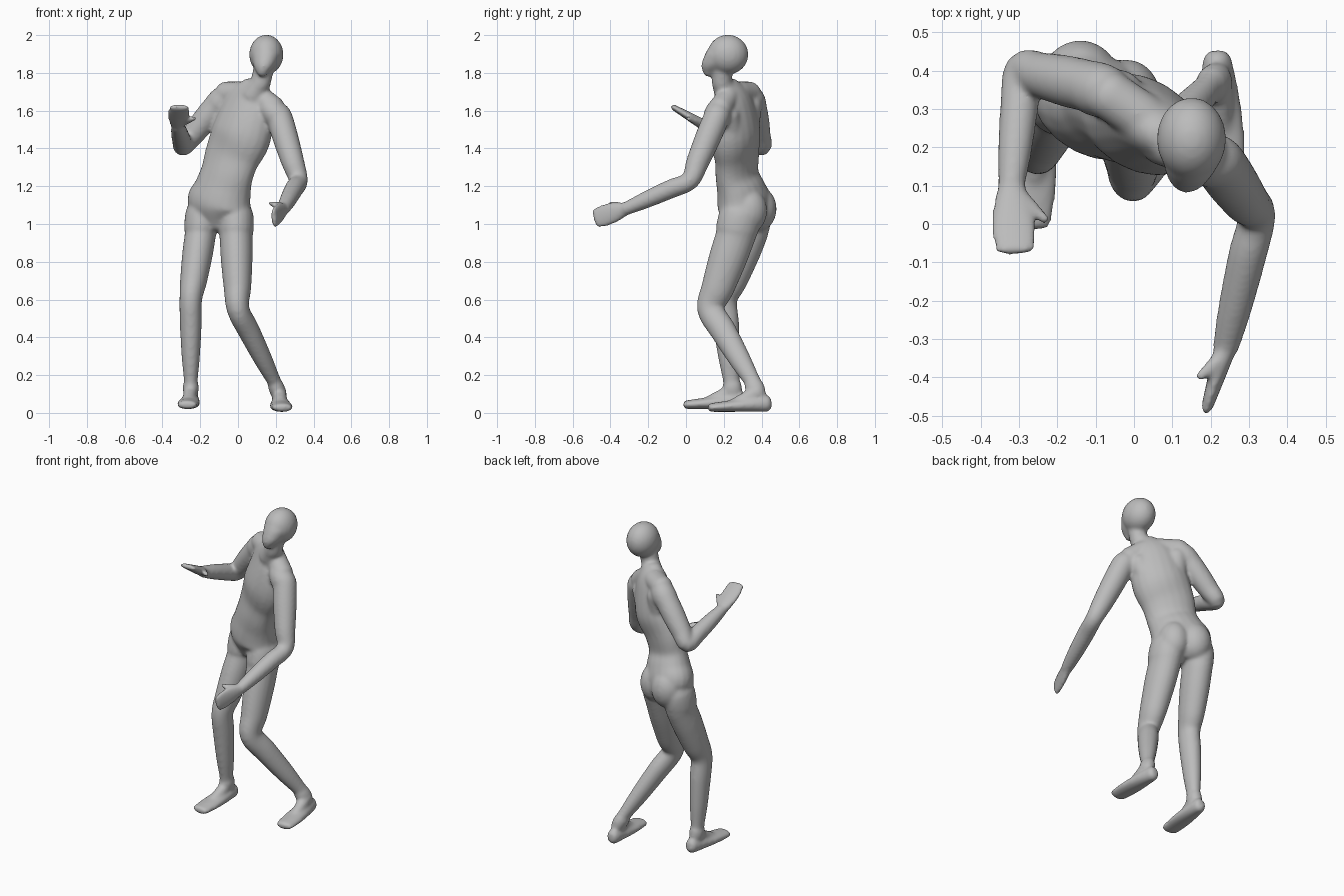
import bpy
import bmesh
from math import cos, sin, pi, tau
from mathutils import Vector

SIDES = 20
STEPS = 5
ACROSS, UPWARD = Vector((1, 0, 0)), Vector((0, 0, 1))
HIP_LINE = Vector((0.9, -0.5, 0))

default_cube = bpy.data.objects.get("Cube")
if default_cube:
    bpy.data.objects.remove(default_cube, do_unlink=True)

mesh_builder = bmesh.new()


def mix(start, end, amount):
    return [p + (q - p) * amount for p, q in zip(start, end)]


def spline(before, start, end, after, t):
    """Smooth blend from the start ring to the end ring."""
    return [0.5 * (2 * q + (r - p) * t + (2 * p - 5 * q + 4 * r - s) * t ** 2
                   + (3 * q - p - 3 * r + s) * t ** 3)
            for p, q, r, s in zip(before, start, end, after)]


def loft(rings, side, axis=None):
    """Skin rings (x, y, z, half width, half depth); width runs along side."""
    padded = [rings[0], *rings, rings[-1]]
    path = []
    for index in range(len(rings) - 1):
        path += [spline(*padded[index:index + 4], step / STEPS) for step in range(STEPS)]
    path.append(rings[-1])
    centres = [Vector(ring[:3]) for ring in path]

    sections = []
    for index, ring in enumerate(path):
        following = centres[min(index + 1, len(path) - 1)]
        previous = centres[max(index - 1, 0)]
        tangent = axis or (following - previous).normalized()
        sections.append((centres[index], ring[3], ring[4], tangent))

    # Rounded ends
    first, last = sections[0], sections[-1]
    for reach, scale in ((0.35, 0.85), (0.6, 0.5)):
        for (centre, width, depth, tangent), sign in ((first, -1), (last, 1)):
            offset = tangent * sign * reach * min(width, depth)
            cap = (centre + offset, width * scale, depth * scale, tangent)
            sections.insert(0 if sign < 0 else len(sections), cap)

    # Skin between neighbouring sections
    loops = []
    for centre, width, depth, tangent in sections:
        sideways = (side - tangent * side.dot(tangent)).normalized()
        forward = tangent.cross(sideways)
        angles = [tau * corner / SIDES for corner in range(SIDES)]
        loops.append([mesh_builder.verts.new(centre + sideways * width * cos(angle)
                                             + forward * depth * sin(angle))
                      for angle in angles])
    for lower, upper in zip(loops, loops[1:]):
        for corner in range(SIDES):
            neighbour = (corner + 1) % SIDES
            mesh_builder.faces.new((lower[corner], lower[neighbour],
                                    upper[neighbour], upper[corner]))
    mesh_builder.faces.new(reversed(loops[0]))
    mesh_builder.faces.new(loops[-1])


def limb(joints, side, swell=0, flatness=1):
    """Muscled tube through joints (x, y, z, radius)."""
    rings = []
    for start, end in zip(joints, joints[1:]):
        for amount in (0, 0.3, 0.7):
            x, y, z, radius = mix(start, end, amount)
            radius += swell * sin(pi * amount)
            rings.append((x, y, z, radius, radius * flatness))
    x, y, z, radius = joints[-1]
    rings.append((x, y, z, radius, radius * flatness))
    loft(rings, side)


def ball(centre, radii):
    made = bmesh.ops.create_uvsphere(mesh_builder, u_segments=SIDES,
                                     v_segments=SIDES, radius=1)
    bmesh.ops.scale(mesh_builder, verts=made["verts"], vec=radii)
    bmesh.ops.translate(mesh_builder, verts=made["verts"], vec=centre)


def hand(wrist, fingertip, thumb_tip, side):
    """Flat mitten palm with a separate thumb."""
    rings = []
    for amount in (0, 0.35, 0.7, 1):
        width = 0.036 + 0.024 * sin(pi * 0.75 * amount)
        thickness = 0.03 - 0.015 * amount
        rings.append((*mix(wrist, fingertip, amount), width, thickness))
    loft(rings, side)
    thumb_root = Vector(mix(wrist, fingertip, 0.15)) + side * 0.02
    limb([(*thumb_root, 0.022), (*thumb_tip, 0.014)], side)


def foot(ankle, sole, drift):
    """Wedge from heel to toe, with an instep rising to the ankle."""
    x, y, z = ankle
    rings = []
    for amount in (0, 0.25, 0.5, 0.75, 1):
        along = 0.05 - 0.3 * amount
        width = 0.038 + 0.022 * sin(pi * 0.75 * amount)
        depth = 0.045 - 0.022 * amount
        rings.append((x + drift * along, y + along, sole + depth, width, depth))
    loft(rings, ACROSS)
    limb([(x, y, z + 0.02, 0.038), (x - drift * 0.13, y - 0.13, sole + 0.04, 0.03)], ACROSS)


# Torso, twisted and leaning to its left
loft([(-0.1, 0.32, 1.02, 0.11, 0.1),
      (-0.1, 0.31, 1.1, 0.18, 0.13),
      (-0.08, 0.29, 1.18, 0.16, 0.12),
      (-0.06, 0.27, 1.26, 0.15, 0.1),
      (-0.03, 0.27, 1.36, 0.16, 0.1),
      (0.02, 0.26, 1.48, 0.17, 0.12),
      (0.06, 0.25, 1.64, 0.14, 0.09),
      (0.09, 0.22, 1.72, 0.08, 0.06)], HIP_LINE)

# Shoulder girdle and the back muscles below it
limb([(0.19, 0.18, 1.61, 0.065), (0.12, 0.22, 1.67, 0.06),
      (0.02, 0.28, 1.69, 0.065), (-0.07, 0.34, 1.69, 0.065)], UPWARD)
limb([(-0.04, 0.34, 1.64, 0.065), (-0.04, 0.31, 1.46, 0.07), (-0.06, 0.3, 1.3, 0.06)], ACROSS)
limb([(0.15, 0.22, 1.58, 0.065), (0.1, 0.25, 1.45, 0.06), (0.01, 0.26, 1.3, 0.06)], ACROSS)

# Buttocks
ball((-0.14, 0.38, 1.08), (0.1, 0.1, 0.12))
ball((-0.02, 0.33, 1.07), (0.09, 0.1, 0.12))

# Neck and egg-shaped head
limb([(0.08, 0.22, 1.68, 0.07), (0.12, 0.19, 1.75, 0.054), (0.14, 0.19, 1.84, 0.054)], ACROSS)
ball((0.15, 0.222, 1.897), (0.091, 0.109, 0.105))
loft([(0.13, 0.12, 1.8, 0.03, 0.03),
      (0.14, 0.16, 1.84, 0.06, 0.08),
      (0.15, 0.2, 1.9, 0.08, 0.1)], ACROSS, UPWARD)

# Left arm, reaching forward and down
left_wrist = (0.24, -0.32, 1.08)
limb([(0.16, 0.18, 1.62, 0.06), (0.22, 0.16, 1.56, 0.07),
      (0.32, 0.02, 1.23, 0.05), (*left_wrist, 0.035)], ACROSS, swell=0.006)
hand(left_wrist, (0.19, -0.48, 1.03), (0.17, -0.4, 1.11), UPWARD)

# Right arm, drawn back with the forearm raised ahead
right_wrist = (-0.32, 0.1, 1.52)
limb([(-0.06, 0.34, 1.68, 0.065), (-0.12, 0.36, 1.62, 0.068), (-0.29, 0.4, 1.41, 0.05),
      (*right_wrist, 0.035)], UPWARD, swell=0.006)
hand(right_wrist, (-0.31, -0.07, 1.62), (-0.23, 0.01, 1.56), ACROSS)

# Left leg, bent and stepping out
left_ankle = (0.22, 0.38, 0.09)
limb([(-0.01, 0.29, 1.06, 0.09), (-0.01, 0.26, 0.93, 0.088), (0, 0.13, 0.55, 0.06),
      (0.19, 0.35, 0.17, 0.037), (*left_ankle, 0.038)], ACROSS, swell=0.006, flatness=1.2)
foot(left_ankle, 0.005, -0.06)

# Right leg, standing
right_ankle = (-0.25, 0.25, 0.1)
limb([(-0.19, 0.35, 1.07, 0.085), (-0.2, 0.33, 0.94, 0.083), (-0.25, 0.2, 0.6, 0.06),
      (-0.25, 0.24, 0.17, 0.037), (*right_ankle, 0.038)], ACROSS, swell=0.006, flatness=1.2)
foot(right_ankle, 0.02, 0.08)

# One continuous body
bmesh.ops.recalc_face_normals(mesh_builder, faces=mesh_builder.faces)
body_mesh = bpy.data.meshes.new("body")
mesh_builder.to_mesh(body_mesh)
mesh_builder.free()
body = bpy.data.objects.new("body", body_mesh)
bpy.context.scene.collection.objects.link(body)

grey = bpy.data.materials.new("plain grey")
grey.use_nodes = True
colour = (0.5, 0.5, 0.5, 1)
grey.diffuse_color = colour
grey.node_tree.nodes["Principled BSDF"].inputs["Base Color"].default_value = colour
body_mesh.materials.append(grey)

fuse = body.modifiers.new("fuse", "REMESH")
fuse.mode = "VOXEL"
fuse.voxel_size = 0.009
fuse.use_smooth_shade = True
soften = body.modifiers.new("soften", "SMOOTH")
soften.factor = 0.5
soften.iterations = 12
